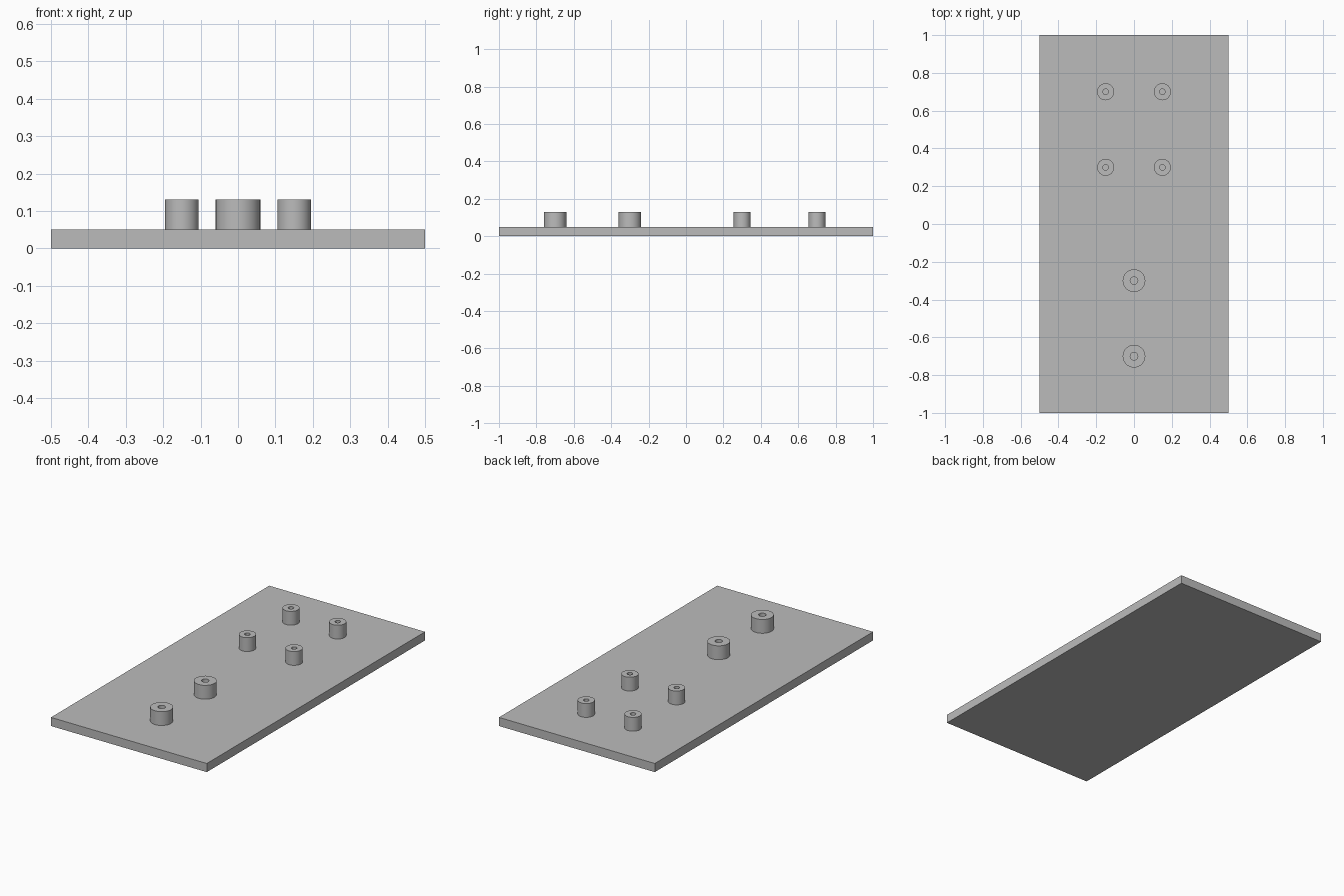
import bpy, bmesh, math
from mathutils import Matrix, Vector

cube = bpy.data.objects.get("Cube")
if cube:
    bpy.data.objects.remove(cube, do_unlink=True)

PLATE_TOP = 0.05
POST_TOP = 0.13
SIDES = 32

grey = bpy.data.materials.new("plain grey")
grey.use_nodes = True
colour = (0.5, 0.5, 0.5, 1)
grey.diffuse_color = colour
grey.node_tree.nodes["Principled BSDF"].inputs["Base Color"].default_value = colour


def add_object(name, bm, location=(0, 0, 0)):
    mesh = bpy.data.meshes.new(name)
    bm.normal_update()
    bm.to_mesh(mesh)
    bm.free()
    mesh.materials.append(grey)
    obj = bpy.data.objects.new(name, mesh)
    obj.location = location
    bpy.context.collection.objects.link(obj)
    return obj


def hollow_post(name, x, y, radius, bore):
    """Tube turned from a rectangular wall section, standing on the plate."""
    bm = bmesh.new()
    height = POST_TOP - PLATE_TOP
    section = [(bore, 0), (radius, 0), (radius, height), (bore, height)]
    verts = [bm.verts.new((r, 0, z)) for r, z in section]
    edges = [bm.edges.new((verts[i], verts[(i + 1) % 4])) for i in range(4)]
    bmesh.ops.spin(bm, geom=verts + edges, cent=(0, 0, 0), axis=(0, 0, 1),
                   angle=math.tau, steps=SIDES, use_merge=True)
    bmesh.ops.remove_doubles(bm, verts=bm.verts, dist=0.0001)
    bmesh.ops.recalc_face_normals(bm, faces=bm.faces)
    obj = add_object(name, bm, (x, y, PLATE_TOP))
    bpy.ops.object.select_all(action="DESELECT")
    obj.select_set(True)
    bpy.context.view_layer.objects.active = obj
    bpy.ops.object.shade_smooth_by_angle(angle=math.radians(40))


# Flat base plate
bm = bmesh.new()
size = Matrix.Diagonal((1, 2, PLATE_TOP, 1))
bmesh.ops.create_cube(bm, size=1, matrix=Matrix.Translation(Vector((0, 0, PLATE_TOP / 2))) @ size)
add_object("base_plate", bm)

# Two wide posts on the centre line at the front
for place, y in (("outer", -0.7), ("inner", -0.3)):
    hollow_post("front_post_" + place, 0, y, 0.06, 0.02)

# Four narrow posts in a rectangle at the back
for place, y in (("inner", 0.3), ("outer", 0.7)):
    for side, x in (("left", 0.15), ("right", -0.15)):
        hollow_post(f"back_post_{place}_{side}", x, y, 0.045, 0.015)
